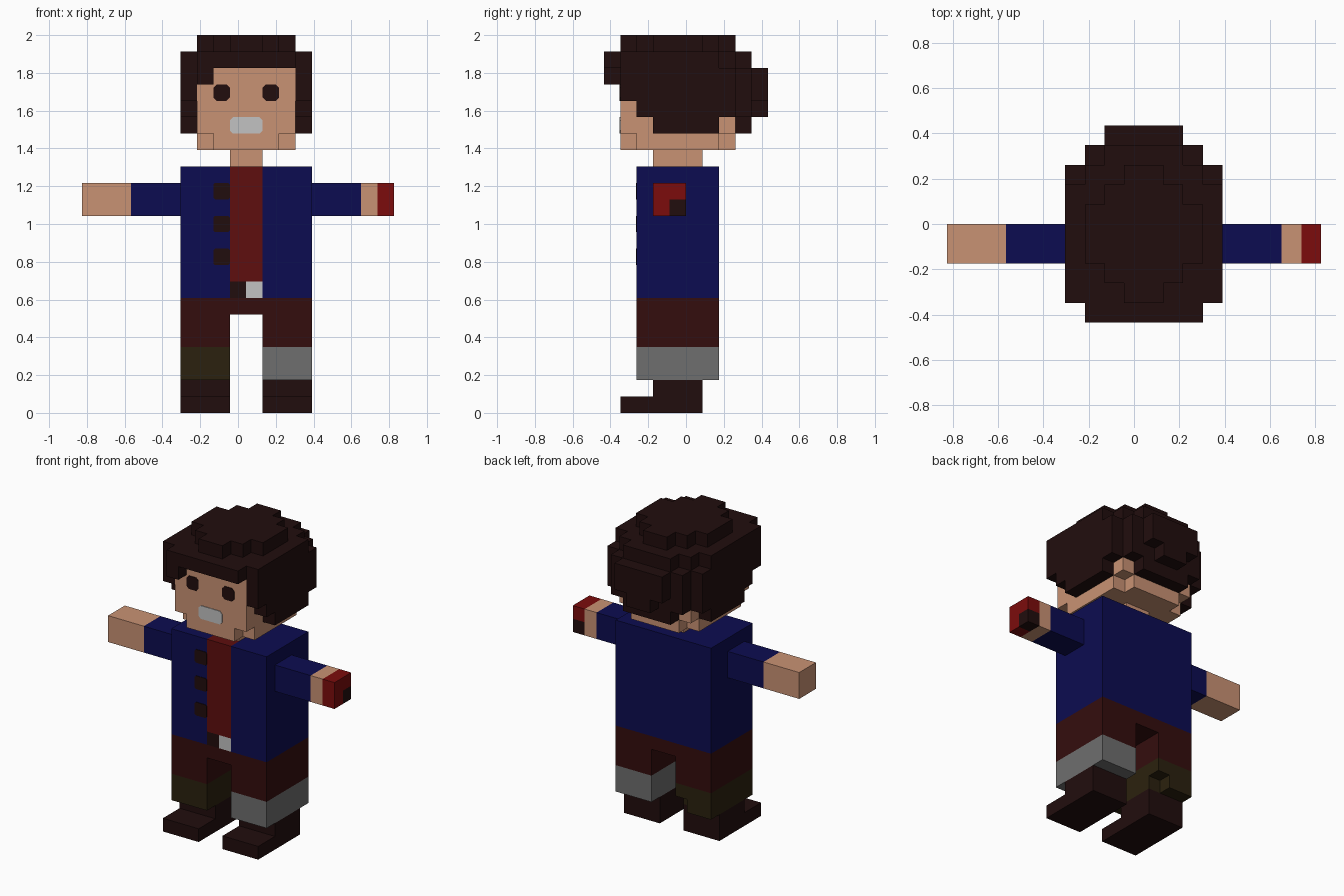
import bpy, bmesh
from mathutils import Vector

if "Cube" in bpy.data.objects:
    bpy.data.objects.remove(bpy.data.objects["Cube"])

U = 2 / 23                         # one block of the grid the figure is built on
ORIGIN = Vector((9.5, 5, 0))       # grid point that sits at the world origin


def material(name, r, g, b):
    m = bpy.data.materials.new(name)
    m.diffuse_color = (r, g, b, 1)
    m.use_nodes = True
    m.node_tree.nodes["Principled BSDF"].inputs["Base Color"].default_value = m.diffuse_color
    return m


SKIN = material("skin", 0.584, 0.288, 0.174)
BLUE = material("navy blue", 0.0037, 0.0037, 0.082)
RED = material("deep red", 0.112, 0.0044, 0.0044)
BRIGHT = material("bright red", 0.2, 0.0037, 0.0037)
MAROON = material("maroon", 0.034, 0.004, 0.004)
OLIVE = material("olive", 0.024, 0.0152, 0.0044)
GREY = material("grey", 0.156, 0.156, 0.156)
BROWN = material("dark brown", 0.0152, 0.004, 0.004)
WHITE = material("off white", 0.539, 0.539, 0.539)

cells = {}                         # grid cell -> part name
parts = {}                         # part name -> material


def block(part, mat, x0, x1, y0, y1, z0, z1):
    """Fill a box of cells; later parts replace earlier ones."""
    parts[part] = mat
    for x in range(x0, x1):
        for y in range(y0, y1):
            for z in range(z0, z1):
                cells[x, y, z] = part


def build(part, mat):
    """Make a mesh from the exposed sides of a part's cells."""
    bm = bmesh.new()
    for cell in [c for c, p in cells.items() if p == part]:
        for axis in range(3):
            for side in (0, 1):
                step = [0, 0, 0]
                step[axis] = 2 * side - 1
                if tuple(c + s for c, s in zip(cell, step)) in cells:
                    continue
                corners = []
                for b, c in ((0, 0), (1, 0), (1, 1), (0, 1)):
                    p = Vector(cell)
                    p[axis] += side
                    p[(axis + 1) % 3] += b
                    p[(axis + 2) % 3] += c
                    corners.append(bm.verts.new((p - ORIGIN) * U))
                bm.faces.new(corners if side else corners[::-1])
    bmesh.ops.remove_doubles(bm, verts=bm.verts, dist=1e-4)
    bmesh.ops.dissolve_limit(bm, angle_limit=0.01, verts=bm.verts, edges=bm.edges)
    finish(part, mat, bm)


def finish(name, mat, bm):
    me = bpy.data.meshes.new(name)
    bm.to_mesh(me)
    bm.free()
    me.materials.append(mat)
    bpy.context.collection.objects.link(bpy.data.objects.new(name, me))


def plate(name, mat, x0, x1, y, z0, z1, cut=0.15):
    """Thin front-facing plate with clipped corners, in grid units."""
    outline = [(x0 + cut, z0), (x1 - cut, z0), (x1, z0 + cut), (x1, z1 - cut),
               (x1 - cut, z1), (x0 + cut, z1), (x0, z1 - cut), (x0, z0 + cut)]
    bm = bmesh.new()
    face = bm.faces.new([bm.verts.new((Vector((x, y, z)) - ORIGIN) * U) for x, z in outline])
    new = bmesh.ops.extrude_face_region(bm, geom=[face])["geom"]
    bmesh.ops.translate(bm, vec=(0, -0.004, 0),
                        verts=[v for v in new if isinstance(v, bmesh.types.BMVert)])
    bmesh.ops.recalc_face_normals(bm, faces=bm.faces)
    finish(name, mat, bm)


# Shoes, cuffs and trousers
for side, x, cuff in (("left", 6, OLIVE), ("right", 11, GREY)):
    block(side + "_shoe", BROWN, x, x + 3, 1, 6, 0, 1)
    block(side + "_shoe", BROWN, x, x + 3, 3, 6, 1, 2)
    block(side + "_cuff", cuff, x, x + 3, 2, 7, 2, 4)
    block("trousers", MAROON, x, x + 3, 2, 7, 4, 6)
block("trousers", MAROON, 6, 14, 2, 7, 6, 7)
del cells[8, 6, 2]                 # torn corner of the olive cuff

# Jacket, shirt strip and belt
block("jacket", BLUE, 6, 14, 2, 7, 7, 15)
block("shirt", RED, 9, 11, 2, 3, 8, 15)
block("belt", BROWN, 9, 10, 2, 3, 7, 8)
block("buckle", WHITE, 10, 11, 2, 3, 7, 8)

# Arms: one bare hand, one red hand with a dark mark
block("left_sleeve", BLUE, 3, 6, 3, 5, 12, 14)
block("left_hand", SKIN, 0, 3, 3, 5, 12, 14)
block("right_sleeve", BLUE, 14, 17, 3, 5, 12, 14)
block("right_wrist", SKIN, 17, 18, 3, 5, 12, 14)
block("right_hand", BRIGHT, 18, 19, 3, 5, 12, 14)
block("hand_mark", BROWN, 18, 19, 4, 5, 12, 13)

# Neck and head, with cut corners at the jaw
block("neck", SKIN, 9, 11, 3, 6, 15, 16)
block("head", SKIN, 7, 13, 1, 8, 16, 21)
for x in (7, 12):
    for y in (1, 7):
        del cells[x, y, 16]

# Hair: side locks stepping forward as they rise
for z, y0, y1 in ((17, 3, 7), (18, 2, 8), (19, 1, 8), (20, 1, 8)):
    for x in (6, 13):
        block("hair", BROWN, x, x + 1, y0, y1, z, z + 1)
# Hair: rounded back
block("hair", BROWN, 8, 12, 8, 9, 17, 18)
block("hair", BROWN, 7, 13, 8, 9, 18, 21)
block("hair", BROWN, 9, 11, 9, 10, 18, 19)
block("hair", BROWN, 8, 12, 9, 10, 19, 21)
# Hair: fringe and crown
block("hair", BROWN, 7, 8, 0, 1, 20, 21)
block("hair", BROWN, 7, 13, 0, 8, 21, 22)
block("hair", BROWN, 6, 14, 1, 7, 21, 22)
block("hair", BROWN, 8, 12, 8, 9, 21, 22)
block("hair", BROWN, 7, 13, 3, 6, 22, 23)
block("hair", BROWN, 8, 12, 2, 7, 22, 23)
block("hair", BROWN, 9, 11, 1, 8, 22, 23)

for part, mat in parts.items():
    build(part, mat)

# Face details and jacket buttons
plate("left_eye", BROWN, 8, 9, 1, 19, 20, 0.2)
plate("right_eye", BROWN, 11, 12, 1, 19, 20, 0.2)
plate("mouth", WHITE, 9, 11, 1, 17, 18, 0.2)
for z in (9, 11, 13):
    plate("button", BROWN, 8, 9, 2, z, z + 1, 0.1)
